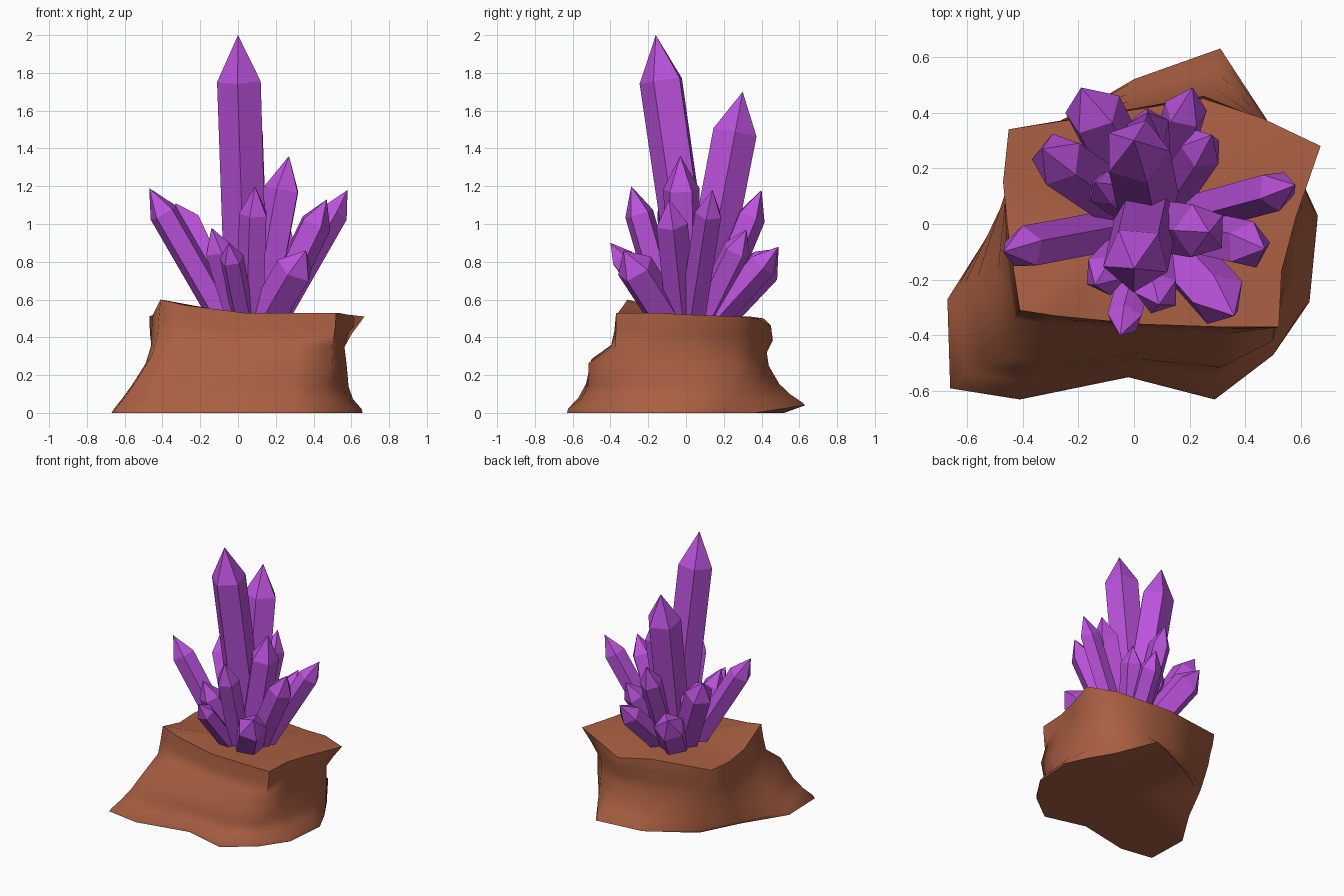
import bpy, bmesh, math, random
from mathutils import Vector

if "Cube" in bpy.data.objects:
    bpy.data.objects.remove(bpy.data.objects["Cube"])

random.seed(4)


def material(name, color):
    m = bpy.data.materials.new(name)
    m.diffuse_color = (*color, 1)
    m.use_nodes = True
    m.node_tree.nodes["Principled BSDF"].inputs["Base Color"].default_value = m.diffuse_color
    return m


purple = material("crystal purple", (0.50, 0.085, 0.72))
brown = material("rock brown", (0.40, 0.115, 0.054))


def finish(name, bm, mat):
    bmesh.ops.recalc_face_normals(bm, faces=bm.faces)
    me = bpy.data.meshes.new(name)
    bm.to_mesh(me)
    bm.free()
    me.materials.append(mat)
    ob = bpy.data.objects.new(name, me)
    bpy.context.collection.objects.link(ob)
    return ob


def bridge(bm, a, b):
    n = len(a)
    for i in range(n):
        bm.faces.new((a[i], a[(i + 1) % n], b[(i + 1) % n], b[i]))


# Rock: each row joins a foot point (x, y) to a rim point (x, y, z)
ROCK = [
    (-0.67, -0.27, -0.45, -0.05, 0.52), (-0.66, -0.59, -0.41, -0.31, 0.60),
    (-0.41, -0.63, -0.28, -0.33, 0.57), (-0.02, -0.55, 0.03, -0.36, 0.53),
    (0.29, -0.63, 0.33, -0.37, 0.53), (0.50, -0.47, 0.52, -0.37, 0.53),
    (0.63, -0.28, 0.53, -0.17, 0.53), (0.66, 0.03, 0.58, 0.02, 0.52),
    (0.58, 0.20, 0.67, 0.28, 0.51), (0.48, 0.37, 0.46, 0.38, 0.50),
    (0.31, 0.63, 0.25, 0.45, 0.46), (0.00, 0.52, 0.00, 0.41, 0.50),
    (-0.33, 0.32, -0.45, 0.34, 0.51), (-0.48, 0.03, -0.47, 0.15, 0.51),
]
# Height fraction, blends from foot to rim (x, front y, back y), waist scale
LEVELS = [(0, 0, 0, 0, 1), (0.04, 0.06, 0.02, 0.08, 1),
          (0.14, 0.22, 0.18, 0.35, 0.99), (0.27, 0.42, 0.30, 0.60, 0.98),
          (0.50, 0.75, 0.38, 0.85, 0.97), (0.67, 0.88, 0.85, 0.90, 0.97),
          (0.82, 0.94, 0.95, 0.92, 0.99), (1, 1, 1, 1, 1)]

bm = bmesh.new()
rings = []
for h, tx, tf, tb, s in LEVELS:
    ring = []
    for i, (fx, fy, rx, ry, rz) in enumerate(ROCK):
        foot = 0.04 if i == 10 else 0.0
        ty = tf if fy < 0 else tb
        if h < 0.8:                       # the right rim corner overhangs
            rx, ry = min(rx, 0.57), min(ry, 0.42)
        elif h < 1:
            rx = min(rx, 0.61)
        flare = 0.96 if 4 <= i <= 7 and 0.1 < h < 0.4 else 1
        ring.append(bm.verts.new(((fx + (rx - fx) * tx) * s * flare,
                                  (fy + (ry - fy) * ty) * s * flare,
                                  foot + (rz - foot) * h)))
    rings.append(ring)
for a, b in zip(rings, rings[1:]):
    bridge(bm, a, b)
for ring, z in ((rings[0], 0.0), (rings[-1], 0.52)):
    hub = bm.verts.new((0.03, 0.0, z))
    for i in range(len(ring)):
        bm.faces.new((ring[i], ring[(i + 1) % len(ring)], hub))
rock = finish("rock_base", bm, brown)
bpy.context.view_layer.objects.active = rock
rock.select_set(True)
bpy.ops.object.shade_smooth_by_angle(angle=math.radians(80))
rock.select_set(False)


# Crystals: five-sided shafts that end in a point
def crystal(name, tip, radius, point, spread, turn):
    tip = Vector(tip)
    base = Vector((0.05 + 0.2 * tip.x, spread * tip.y, 0.45))
    axis = (tip - base).normalized()
    shoulder = tip - axis * radius * point
    side = axis.cross(Vector((0, 1, 0))).normalized()
    up = axis.cross(side)
    bm = bmesh.new()
    loops = []
    for centre, r in ((base, radius * 0.97), (shoulder, radius)):
        loops.append([bm.verts.new(centre + r * (side * math.cos(a) + up * math.sin(a)))
                      for a in (turn + k * math.tau / 5 for k in range(5))])
    bridge(bm, *loops)
    bm.faces.new(loops[0])
    apex = bm.verts.new(tip)
    for k in range(5):
        bm.faces.new((loops[1][k], loops[1][(k + 1) % 5], apex))
    finish(name, bm, purple)


# Tip x, y, z, shaft radius, point length in radii, how far the root follows y
CRYSTALS = [
    (0.00, -0.16, 2.00, 0.122, 2.0, -0.4), (0.00, 0.30, 1.70, 0.122, 1.8, 0.2),
    (0.27, -0.03, 1.36, 0.100, 1.8, 0.2), (-0.47, -0.10, 1.19, 0.080, 1.9, 0.2),
    (0.58, 0.14, 1.18, 0.075, 1.9, 0.2), (0.09, -0.29, 1.20, 0.080, 1.9, 0.25),
    (0.47, -0.09, 1.13, 0.088, 1.6, 0.2), (-0.33, 0.27, 1.11, 0.100, 1.3, 0.2),
    (0.05, 0.40, 1.18, 0.080, 1.9, 0.25), (0.36, -0.33, 0.86, 0.105, 1.2, 0.2),
    (-0.05, -0.40, 0.90, 0.065, 1.6, 0.2), (-0.14, -0.22, 0.98, 0.080, 1.6, 0.2),
    (0.28, 0.32, 0.97, 0.078, 1.6, 0.2), (0.21, 0.49, 0.88, 0.080, 1.6, 0.2),
    (-0.19, 0.49, 0.87, 0.108, 1.2, 0.2), (-0.14, 0.15, 0.96, 0.065, 1.6, 0.2),
]
for n, (x, y, z, r, point, spread) in enumerate(CRYSTALS, 1):
    crystal(f"crystal_{n:02d}", (x, y, z), r, point, spread,
            random.uniform(0, math.tau))
